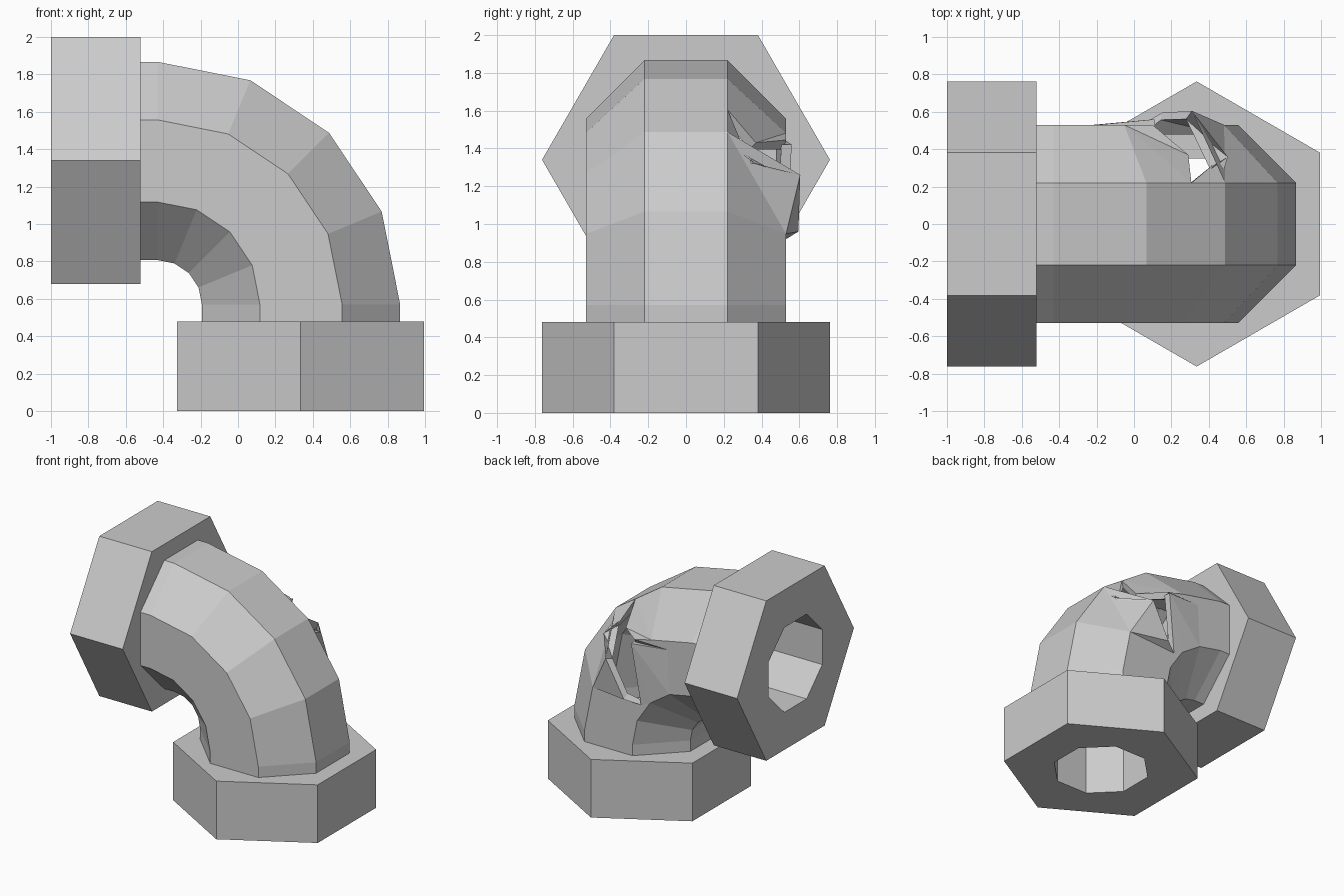
import bpy, bmesh, math
from mathutils import Vector, Matrix

if "Cube" in bpy.data.objects:
    bpy.data.objects.remove(bpy.data.objects["Cube"])

BEND = Vector((-0.43, 0, 0.57))   # centre of the elbow's curve
SWEEP = 0.767                     # radius of the pipe's centre line
APOTHEM = 0.53                    # octagonal pipe half width


def new_object(name, bm):
    mesh = bpy.data.meshes.new(name)
    bm.to_mesh(mesh)
    bm.free()
    obj = bpy.data.objects.new(name, mesh)
    bpy.context.collection.objects.link(obj)
    return obj


def polygon(bm, sides, apothem, start, z):
    r = apothem / math.cos(math.pi / sides)
    angles = [start + 2 * math.pi * i / sides for i in range(sides)]
    return [bm.verts.new((r * math.cos(a), r * math.sin(a), z)) for a in angles]


def hex_nut(name, matrix):
    """Hexagonal collar with an octagonal bore."""
    bm = bmesh.new()
    for z in (0, 0.48):
        edges = []
        for loop in (polygon(bm, 6, 0.66, math.pi / 6, z),
                     polygon(bm, 8, 0.35, math.pi / 8, z)):
            n = len(loop)
            edges += [bm.edges.new((loop[i], loop[(i + 1) % n])) for i in range(n)]
        bmesh.ops.triangle_fill(bm, edges=edges, use_beauty=True, use_dissolve=False)
    v = list(bm.verts)
    for first, n in ((0, 6), (6, 8)):
        for i in range(n):
            a, b = first + i, first + (i + 1) % n
            bm.faces.new((v[a], v[b], v[b + 14], v[a + 14]))
    bmesh.ops.recalc_face_normals(bm, faces=bm.faces)
    bm.transform(matrix)
    return new_object(name, bm)


# Collars at both ends
hex_nut("bottom_collar", Matrix.Translation((0.335, 0, 0)))
hex_nut("side_collar", Matrix.Translation((-1, 0, 1.34)) @ Matrix.Rotation(math.pi / 2, 4, 'Y'))

# Elbow rings: short straight, four bend steps, short straight
bm = bmesh.new()
rings = []
path = [(0, (0, 0, -0.09))] + [(22.5 * k, (0, 0, 0)) for k in range(5)] + [(90, (-0.095, 0, 0))]
for degrees, shift in path:
    t = math.radians(degrees)
    ring = []
    for i in range(8):
        a = math.pi / 8 + i * math.pi / 4
        r = APOTHEM / math.cos(math.pi / 8)
        out = SWEEP + r * math.cos(a)
        p = BEND + Vector(shift) + Vector((out * math.cos(t), r * math.sin(a), out * math.sin(t)))
        ring.append(bm.verts.new(p))
    rings.append(ring)

torn = {(2, 0), (3, 0), (2, 1), (3, 1), (4, 1), (3, 7)}
for s in range(6):
    for i in range(8):
        if (s, i) not in torn:
            j = (i + 1) % 8
            bm.faces.new((rings[s][i], rings[s][j], rings[s + 1][j], rings[s + 1][i]))

# Burst area: the torn edges
pt = lambda *co: bm.verts.new(co)
tip = pt(0.307, 0.22, 1.606)
flap1, flap2, flap3 = pt(0.45, 0.34, 1.32), pt(0.31, 0.605, 1.26), pt(0.15, 0.595, 0.96)
low_end = pt(0.04, 0.53, 0.92)
upper1, upper2 = pt(0.29, 0.37, 1.43), pt(0.10, 0.53, 1.445)
far_end = pt(-0.2, 0.53, 1.44)
mid = pt(0.11, 0.56, 1.42)
o22, c22, i22 = rings[2][:3]
o45, _, i45 = rings[3][:3]
o67, c67, i67 = rings[4][:3]
_, c90, i90 = rings[5][:3]
for face in (
        (rings[3][7], o45, tip, o67, rings[4][7]),                     # outer strip
        (o22, c22, o45), (o45, c22, flap2), (o45, flap2, flap1), (o45, flap1, tip),
        (c22, i22, low_end), (c22, low_end, flap3), (c22, flap3, flap2),  # bent flap
        (i22, i45, low_end), (low_end, i45, mid), (mid, i45, i67),
        (mid, i67, far_end), (i67, i90, far_end),                      # middle panel
        (tip, upper1, c67), (upper1, upper2, c67), (tip, c67, o67),
        (upper2, far_end, c67), (c67, far_end, i90, c90)):             # upper skin
    bm.faces.new(face)
bmesh.ops.delete(bm, geom=[v for v in bm.verts if not v.link_faces], context='VERTS')
bmesh.ops.recalc_face_normals(bm, faces=bm.faces)
probe = next(f for f in bm.faces if f.calc_center_median().y < -0.52)
if probe.normal.y > 0:
    bmesh.ops.reverse_faces(bm, faces=bm.faces)
pipe = new_object("burst_elbow_pipe", bm)
wall = pipe.modifiers.new("wall", 'SOLIDIFY')
wall.thickness = 0.055
wall.offset = -1
